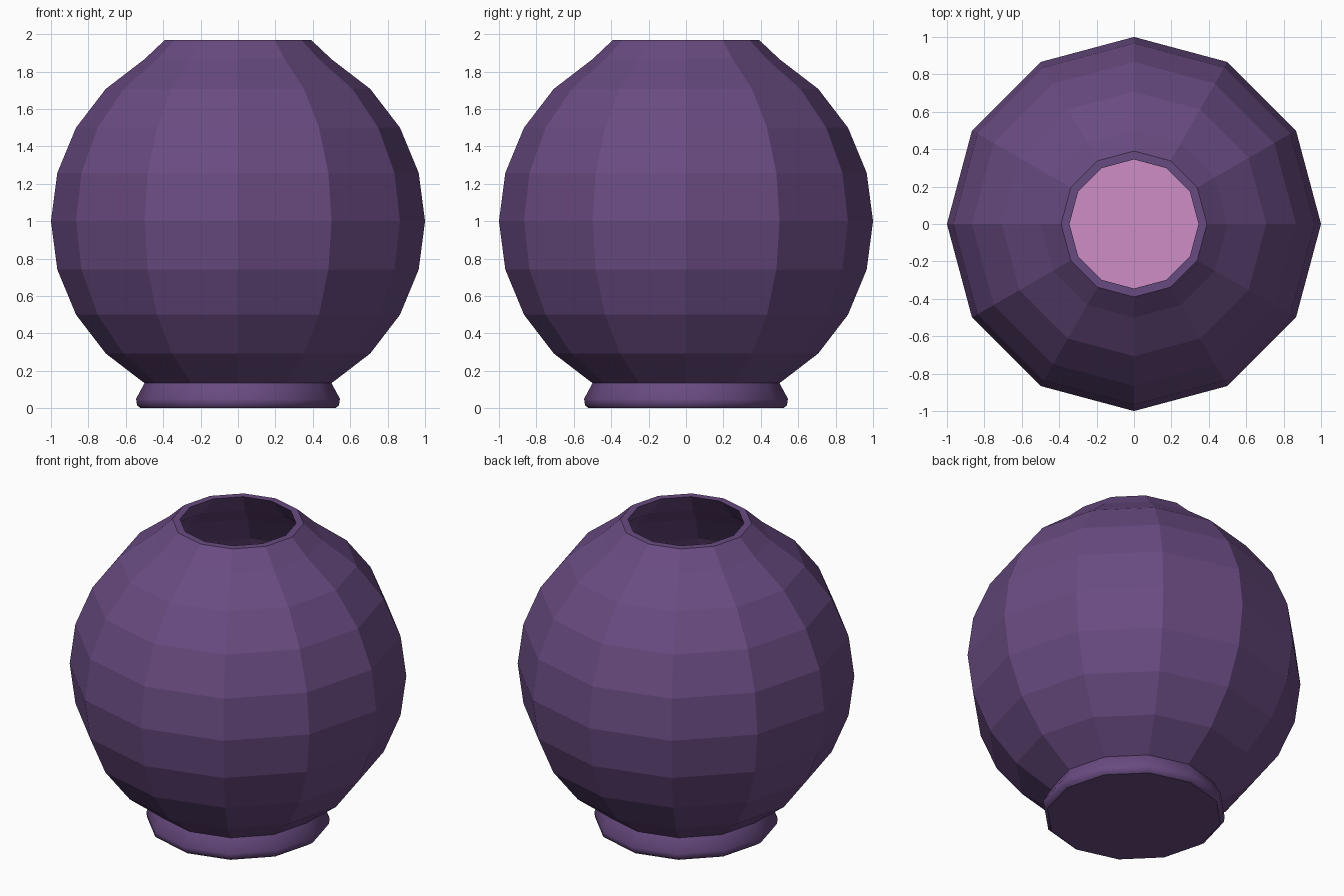
import bpy, bmesh, math

if "Cube" in bpy.data.objects:
    bpy.data.objects.remove(bpy.data.objects["Cube"])

SIDES = 12


def material(name, rgb):
    m = bpy.data.materials.new(name)
    m.diffuse_color = (*rgb, 1)
    m.use_nodes = True
    m.node_tree.nodes["Principled BSDF"].inputs["Base Color"].default_value = m.diffuse_color
    return m


def lathe(name, profile, mat, smooth=False, cap_start=True, cap_end=True):
    """Spin an (r, z) profile around z; r = 0 ends become single points."""
    bm = bmesh.new()
    rings = []
    for r, z in profile:
        rings.append([bm.verts.new((r * math.cos(2 * math.pi * i / SIDES),
                                    r * math.sin(2 * math.pi * i / SIDES), z))
                      for i in range(SIDES)])
    for a, b in zip(rings, rings[1:]):
        for i in range(SIDES):
            j = (i + 1) % SIDES
            bm.faces.new((a[i], a[j], b[j], b[i])).smooth = smooth
    if cap_start:
        bm.faces.new(rings[0][::-1])
    if cap_end:
        bm.faces.new(rings[-1])
    bmesh.ops.recalc_face_normals(bm, faces=bm.faces)
    me = bpy.data.meshes.new(name)
    bm.to_mesh(me)
    bm.free()
    me.materials.append(mat)
    ob = bpy.data.objects.new(name, me)
    bpy.context.collection.objects.link(ob)
    return ob


purple = material("purple_clay", (0.14, 0.07, 0.22))
pink = material("pink_liquid", (0.62, 0.27, 0.56))


def arc(radius, first, last):
    """Sphere section points every 15 degrees of latitude."""
    return [(radius * math.cos(math.radians(a)), 1 + radius * math.sin(math.radians(a)))
            for a in range(first, last + 1, 15)]


# Round bowl: faceted outer wall, flat rim, inner wall
outer = arc(1.0, -60, 60) + [(0.39, 1.97)]
inner = [(0.345, 1.97)] + arc(0.95, -60, 60)[::-1]
lathe("bowl", outer + inner, purple)

# Flared foot with a softened lower edge
lathe("foot", [(0.52, 0.0), (0.54, 0.015), (0.545, 0.05), (0.50, 0.134)], purple, smooth=True)

# Liquid filling the lower half of the bowl
level = 1.0
lathe("liquid", arc(0.945, -60, 0)[:-1] + [(0.945, level)], pink)
